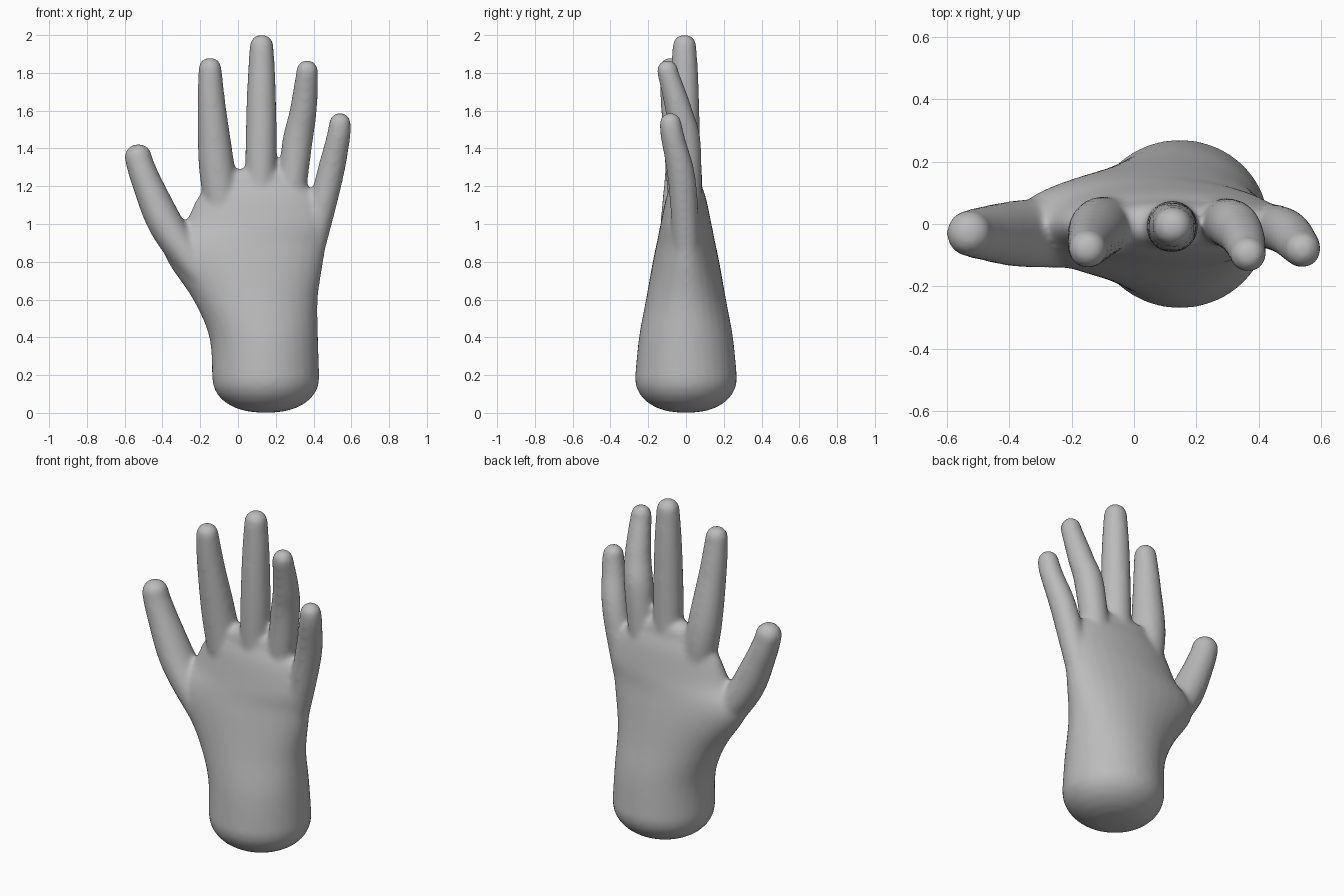
import bpy, bmesh, math

SIDES = 32
STEPS = 6

cube = bpy.data.objects.get("Cube")
if cube:
    bpy.data.objects.remove(cube, do_unlink=True)

skin = bpy.data.materials.new("plain grey")
skin.use_nodes = True
grey = (0.5, 0.5, 0.5, 1)
skin.diffuse_color = grey
skin.node_tree.nodes["Principled BSDF"].inputs["Base Color"].default_value = grey


def spline(a, b, c, d, t):
    """Smooth interpolation between b and c."""
    return b + t / 2 * (c - a + t * (2 * a - 5 * b + 4 * c - d
                                     + t * (3 * (b - c) + d - a)))


def refine(rows):
    """Insert smooth in-between sections."""
    padded = [rows[0]] + rows + [rows[-1]]
    result = []
    for i in range(len(rows) - 1):
        for step in range(STEPS):
            result.append([spline(*column, step / STEPS)
                           for column in zip(*padded[i:i + 4])])
    return result + [rows[-1]]


def dome(row, height):
    """Rounded end sections; a negative height points down."""
    x, y, z, width, depth = row
    sections = []
    for step in range(1, STEPS + 1):
        angle = step / (STEPS + 0.2) * math.pi / 2
        size = math.cos(angle) ** 0.85
        sections.append((x, y, z + height * math.sin(angle),
                         width * size, depth * size))
    return sections


def loft(bm, rows):
    """Closed skin over level oval sections."""
    rings = []
    for x, y, z, width, depth in rows:
        ring = []
        for k in range(SIDES):
            a = math.tau * k / SIDES
            ring.append(bm.verts.new((x + width * math.cos(a),
                                      y + depth * math.sin(a), z)))
        rings.append(ring)
    for low, high in zip(rings, rings[1:]):
        for k in range(SIDES):
            n = (k + 1) % SIDES
            bm.faces.new((low[k], low[n], high[n], high[k]))
    bm.faces.new(rings[0][::-1])
    bm.faces.new(rings[-1])


def add_palm(bm, points):
    """Wrist and palm, rounded at both ends."""
    rows = [(x, 0, z, width, depth) for x, z, width, depth in points]
    wrist_end = dome(rows[0], -rows[0][2])
    loft(bm, wrist_end[::-1] + refine(rows) + dome(rows[-1], rows[-1][4]))


def add_digit(bm, points):
    """Round tapering finger with a domed tip."""
    rows = [(x, y, z, radius, radius) for x, y, z, radius in points]
    loft(bm, refine(rows) + dome(rows[-1], rows[-1][3]))


# Palm sections: centre x, height, half width, half depth
palm = [
    (0.147, 0.18, 0.284, 0.271),
    (0.136, 0.4, 0.288, 0.249),
    (0.092, 0.6, 0.33, 0.212),
    (0.04, 0.8, 0.412, 0.176),
    (0.04, 0.9, 0.427, 0.155),
    (0.1, 1, 0.385, 0.135),
    (0.11, 1.14, 0.325, 0.105),
    (0.1, 1.22, 0.24, 0.075),
]

# Digit paths from inside the palm to the tip: centre and radius
digits = {
    "thumb": [(-0.08, -0.02, 0.6, 0.12), (-0.34, -0.03, 0.93, 0.11),
              (-0.472, -0.03, 1.2, 0.088), (-0.528, -0.03, 1.35, 0.074)],
    "index": [(-0.05, 0, 0.85, 0.075), (-0.107, -0.01, 1.25, 0.096),
              (-0.139, -0.057, 1.62, 0.076), (-0.148, -0.08, 1.82, 0.062)],
    "middle": [(0.11, 0, 0.85, 0.075), (0.121, -0.008, 1.35, 0.083),
               (0.124, -0.008, 1.7, 0.077), (0.125, -0.008, 1.94, 0.064)],
    "ring": [(0.25, 0.01, 0.85, 0.07), (0.31, 0, 1.4, 0.081),
             (0.345, -0.037, 1.6, 0.073), (0.366, -0.098, 1.81, 0.058)],
    "little": [(0.34, 0.01, 0.65, 0.065), (0.473, -0.018, 1.2, 0.075),
               (0.529, -0.068, 1.45, 0.065), (0.54, -0.082, 1.53, 0.059)],
}

mesh = bpy.data.meshes.new("hand")
bm = bmesh.new()
add_palm(bm, palm)
for points in digits.values():
    add_digit(bm, points)
bm.to_mesh(mesh)
bm.free()
mesh.materials.append(skin)
hand = bpy.data.objects.new("hand", mesh)
bpy.context.collection.objects.link(hand)

# Fuse the parts into one skin and soften the joints
fuse = hand.modifiers.new("fuse", "REMESH")
fuse.mode = "VOXEL"
fuse.voxel_size = 0.012
fuse.use_smooth_shade = True
soften = hand.modifiers.new("soften", "SMOOTH")
soften.factor = 0.5
soften.iterations = 18
